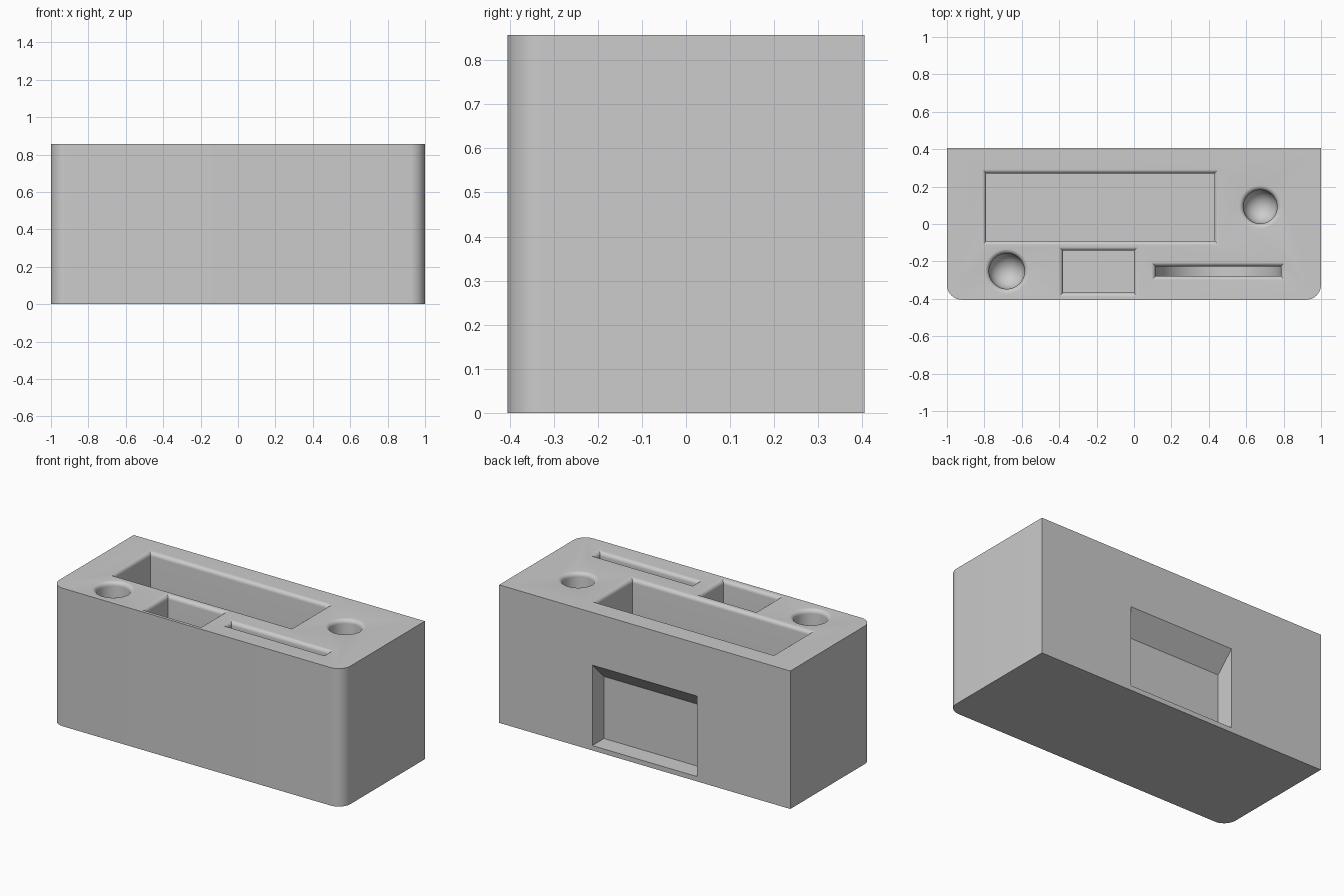
import bpy
import bmesh
from math import cos, sin, pi

cube = bpy.data.objects.get("Cube")
if cube:
    bpy.data.objects.remove(cube, do_unlink=True)

HX, HY, TOP = 1.0, 0.405, 0.857   # half width, half depth, height
ROUND = 0.025                     # rounding of the pocket rims

grey = bpy.data.materials.new("light grey")
grey.use_nodes = True
colour = (0.6, 0.6, 0.6, 1)
grey.diffuse_color = colour
grey.node_tree.nodes["Principled BSDF"].inputs["Base Color"].default_value = colour


def loft(name, rings):
    """Closed solid through a stack of rings with equal point counts."""
    bm = bmesh.new()
    loops = [[bm.verts.new(p) for p in ring] for ring in rings]
    n = len(loops[0])
    for a, b in zip(loops, loops[1:]):
        for i in range(n):
            j = (i + 1) % n
            bm.faces.new((a[i], a[j], b[j], b[i]))
    bm.faces.new(loops[0])
    bm.faces.new(loops[-1])
    bmesh.ops.recalc_face_normals(bm, faces=bm.faces)
    mesh = bpy.data.meshes.new(name)
    bm.to_mesh(mesh)
    bm.free()
    mesh.materials.append(grey)
    obj = bpy.data.objects.new(name, mesh)
    bpy.context.collection.objects.link(obj)
    return obj


def outline(cx, cy, hx, hy, z, circular):
    if circular:
        steps = [2 * pi * i / 48 for i in range(48)]
        return [(cx + hx * cos(t), cy + hy * sin(t), z) for t in steps]
    return [(cx + sx * hx, cy + sy * hy, z)
            for sx, sy in ((-1, -1), (1, -1), (1, 1), (-1, 1))]


def pocket(name, cx, cy, hx, hy, floor, circular=False, bowl=False):
    """Cutter with a rounded rim and a flat or curved floor."""
    sections = [(hx + ROUND, hy + ROUND, TOP + 0.05)]
    for i in range(7):
        a = pi / 2 * (1 - i / 6)
        out = ROUND * (1 - cos(a))
        sections.append((hx + out, hy + out, TOP - ROUND * (1 - sin(a))))
    if bowl:
        for i in range(16):
            b = pi / 2 * i / 15.5
            wide = hx * cos(b)
            sections.append((wide, wide if circular else hy,
                             floor + hx * (1 - sin(b))))
    else:
        sections.append((hx, hy, floor))
    return loft(name, [outline(cx, cy, x, y, z, circular) for x, y, z in sections])


# Block: square at the back, rounded upright corners at the front
R = 0.08
plan = [(HX, HY), (-HX, HY)]
for cx, start in ((-HX + R, pi), (HX - R, 1.5 * pi)):
    for i in range(11):
        t = start + pi / 2 * i / 10
        plan.append((cx + R * cos(t), -HY + R + R * sin(t)))
block = loft("organiser_block", [[(x, y, z) for x, y in plan] for z in (0, TOP)])

# Pockets in the top and the recess with a sloping roof in the back
cutters = [
    pocket("large_tray_cutter", -0.18, 0.09, 0.61, 0.18, 0.2),
    pocket("small_tray_cutter", -0.19, -0.255, 0.19, 0.112, 0.25),
    pocket("right_hole_cutter", -0.68, -0.252, 0.095, 0.095, 0.3, True, True),
    pocket("left_hole_cutter", 0.675, 0.092, 0.09, 0.09, 0.3, True, True),
    pocket("disc_slot_cutter", 0.45, -0.252, 0.335, 0.026, 0.45, False, True),
]
recess = [(HY + 0.1, 0.03), (HY + 0.1, 0.63), (HY - 0.115, 0.415), (HY - 0.115, 0.03)]
cutters.append(loft("back_recess_cutter",
                    [[(x, y, z) for y, z in recess] for x in (-0.36, 0.36)]))

bpy.ops.object.select_all(action="DESELECT")
block.select_set(True)
bpy.context.view_layer.objects.active = block
for cutter in cutters:
    cut = block.modifiers.new(cutter.name, "BOOLEAN")
    cut.operation = "DIFFERENCE"
    cut.solver = "EXACT"
    cut.object = cutter
    bpy.ops.object.modifier_apply(modifier=cut.name)
    bpy.data.objects.remove(cutter, do_unlink=True)

bpy.ops.object.shade_smooth_by_angle(angle=pi / 6)
